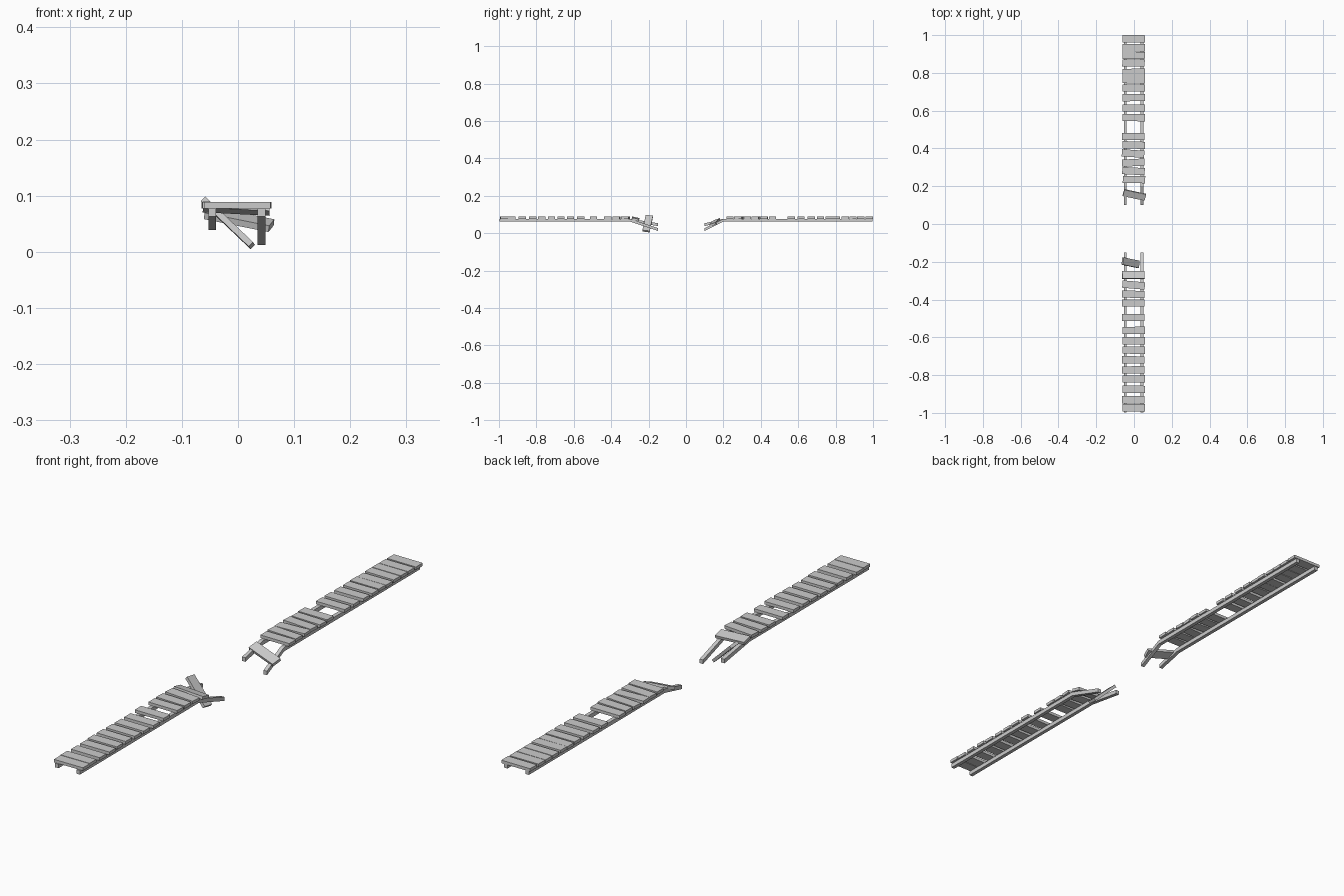
import bpy, bmesh, random
from math import radians
from mathutils import Matrix, Euler, Vector

if "Cube" in bpy.data.objects:
    bpy.data.objects.remove(bpy.data.objects["Cube"])

random.seed(4)
PLANK = (0.119, 0.039, 0.011)


def finish(bm, name):
    bmesh.ops.recalc_face_normals(bm, faces=bm.faces)
    me = bpy.data.meshes.new(name)
    bm.to_mesh(me)
    bm.free()
    ob = bpy.data.objects.new(name, me)
    bpy.context.collection.objects.link(ob)
    return ob


def plank(name, loc, rot=(0, 0, 0), size=PLANK):
    bm = bmesh.new()
    bmesh.ops.create_cube(bm, size=1)
    m = (Matrix.Translation(loc)
         @ Euler([radians(a) for a in rot]).to_matrix().to_4x4()
         @ Matrix.Diagonal((*size, 1)))
    bmesh.ops.transform(bm, matrix=m, verts=bm.verts)
    return finish(bm, name)


def rail(name, x, path, w=0.014, h=0.015):
    # square section swept along (y, z) centre points
    bm = bmesh.new()
    rings = [[bm.verts.new((x + a * w / 2, y, z + b * h / 2))
              for a, b in ((-1, -1), (1, -1), (1, 1), (-1, 1))] for y, z in path]
    for p, q in zip(rings, rings[1:]):
        for i in range(4):
            j = (i + 1) % 4
            bm.faces.new((p[i], p[j], q[j], q[i]))
    bm.faces.new(rings[0])
    bm.faces.new(rings[-1])
    return finish(bm, name)


# side rails, broken ends sagging toward the gap
for side, x, drop in (("left", -0.046, 0.024), ("right", 0.042, 0.05)):
    rail(f"front_{side}_rail", x, [(-0.997, 0.070), (-0.30, 0.070), (-0.15, 0.070 - drop)])
    rail(f"back_{side}_rail", x, [(0.997, 0.070), (0.20, 0.070), (0.10, 0.070 - drop)])

# deck planks: y centre -> yaw for the crooked ones
front = [-0.372, -0.418, -0.495, -0.563, -0.618, -0.668, -0.719,
         -0.772, -0.82, -0.875, -0.931, -0.973]
back = [0.98, 0.934, 0.893, 0.852, 0.803, 0.764, 0.72, 0.669, 0.614, 0.563,
        0.463, 0.418, 0.373, 0.325, 0.28, 0.235]
yaws = {-0.372: -2, 0.418: -2, 0.373: -4, 0.325: 3, 0.28: -3}
for label, ys in (("front", front), ("back", back)):
    for i, y in enumerate(ys):
        w = 0.0395 if abs(y) > 0.9 else 0.038
        plank(f"{label}_plank_{i + 1}",
              (-0.003 + random.uniform(-0.002, 0.003), y, 0.083),
              (0, 0, yaws.get(y, random.uniform(-0.6, 0.6))), (PLANK[0], w, PLANK[2]))
plank("front_crooked_plank", (-0.002, -0.323, 0.083), (0, 0, -5))

# plank following the sagging front rails
plank("front_sagging_plank", (-0.003, -0.27, 0.077), (-13, 3, 0))

# loose planks hanging at the break
plank("front_fallen_plank", (-0.018, -0.205, 0.0515), (-10, 43, -12))
plank("back_fallen_plank", (0.002, 0.154, 0.058), (19, 11, -12), (0.12, 0.036, 0.012))
